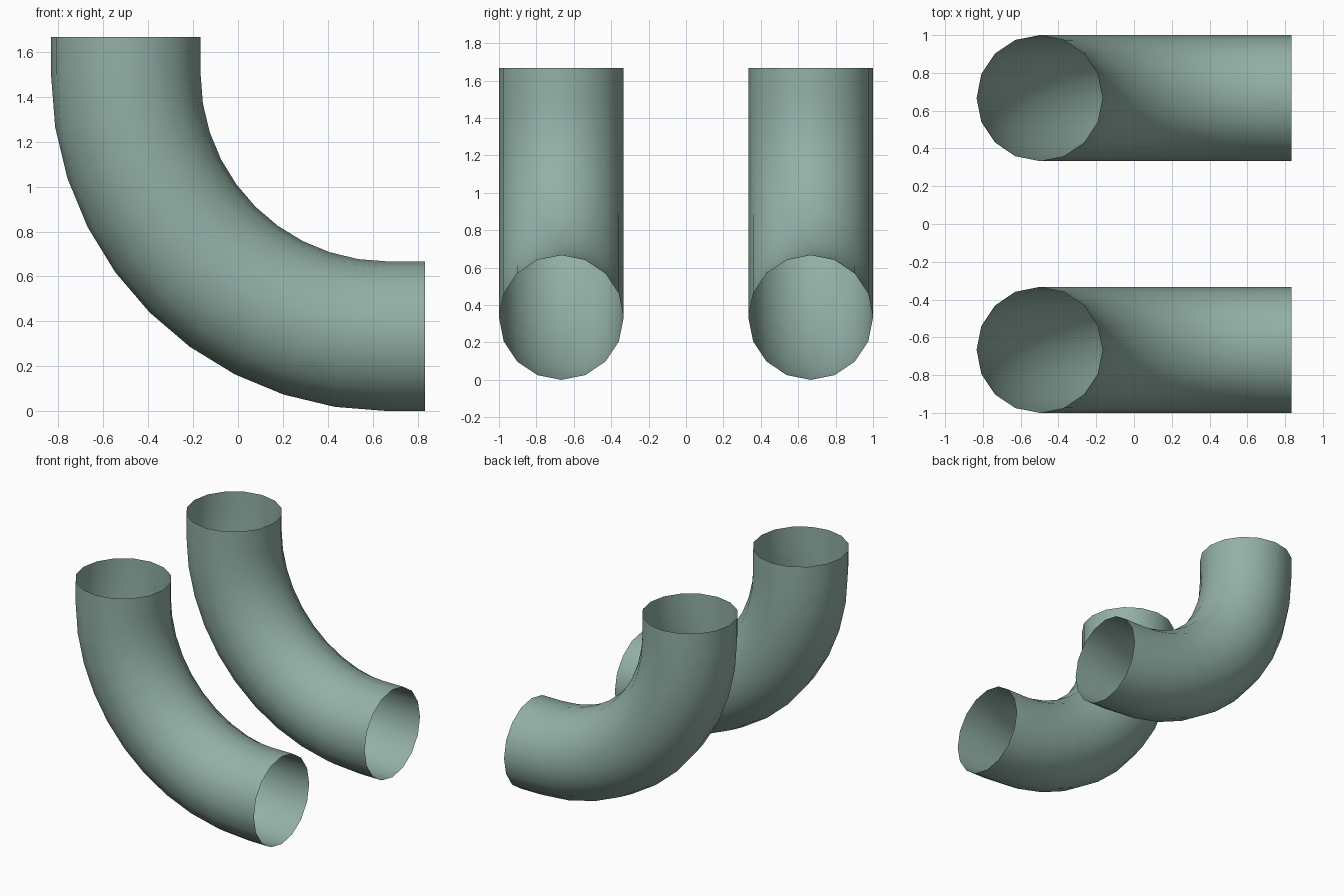
import bpy
import bmesh
from math import cos, sin, pi, radians

cube = bpy.data.objects.get("Cube")
if cube:
    bpy.data.objects.remove(cube, do_unlink=True)

SIDES, STEPS = 16, 10
TUBE = 1 / 3             # tube radius
BEND = 7 / 6             # centreline radius of the elbow
CX, CZ = 2 / 3, 1.5      # centre of the bend
STUB = 1 / 6             # straight length at each end

# Grey-green paint
paint = bpy.data.materials.new("grey_green")
paint.use_nodes = True
color = (0.29, 0.434, 0.386, 1)
paint.diffuse_color = color
paint.node_tree.nodes["Principled BSDF"].inputs["Base Color"].default_value = color


def centreline():
    """Stations (x, z, angle): top stub, quarter bend, side stub."""
    yield CX - BEND, CZ + STUB, 0
    for i in range(STEPS + 1):
        a = i / STEPS * pi / 2
        yield CX - BEND * cos(a), CZ - BEND * sin(a), a
    yield CX + STUB, CZ - BEND, pi / 2


def elbow_pipe(name, y):
    bm = bmesh.new()
    rings = []
    for x, z, a in centreline():
        ring = []
        for k in range(SIDES):
            t = 2 * pi * k / SIDES
            out = TUBE * cos(t)
            ring.append(bm.verts.new((x - out * cos(a), y + TUBE * sin(t), z - out * sin(a))))
        rings.append(ring)
    # Open-ended wall, facing outwards
    for r0, r1 in zip(rings, rings[1:]):
        for k in range(SIDES):
            n = (k + 1) % SIDES
            bm.faces.new((r0[k], r0[n], r1[n], r1[k]))
    mesh = bpy.data.meshes.new(name)
    bm.to_mesh(mesh)
    bm.free()
    mesh.materials.append(paint)
    obj = bpy.data.objects.new(name, mesh)
    bpy.context.collection.objects.link(obj)
    bpy.ops.object.select_all(action='DESELECT')
    obj.select_set(True)
    bpy.context.view_layer.objects.active = obj
    bpy.ops.object.shade_smooth_by_angle(angle=radians(40))


elbow_pipe("front_elbow_pipe", -2 / 3)
elbow_pipe("back_elbow_pipe", 2 / 3)
